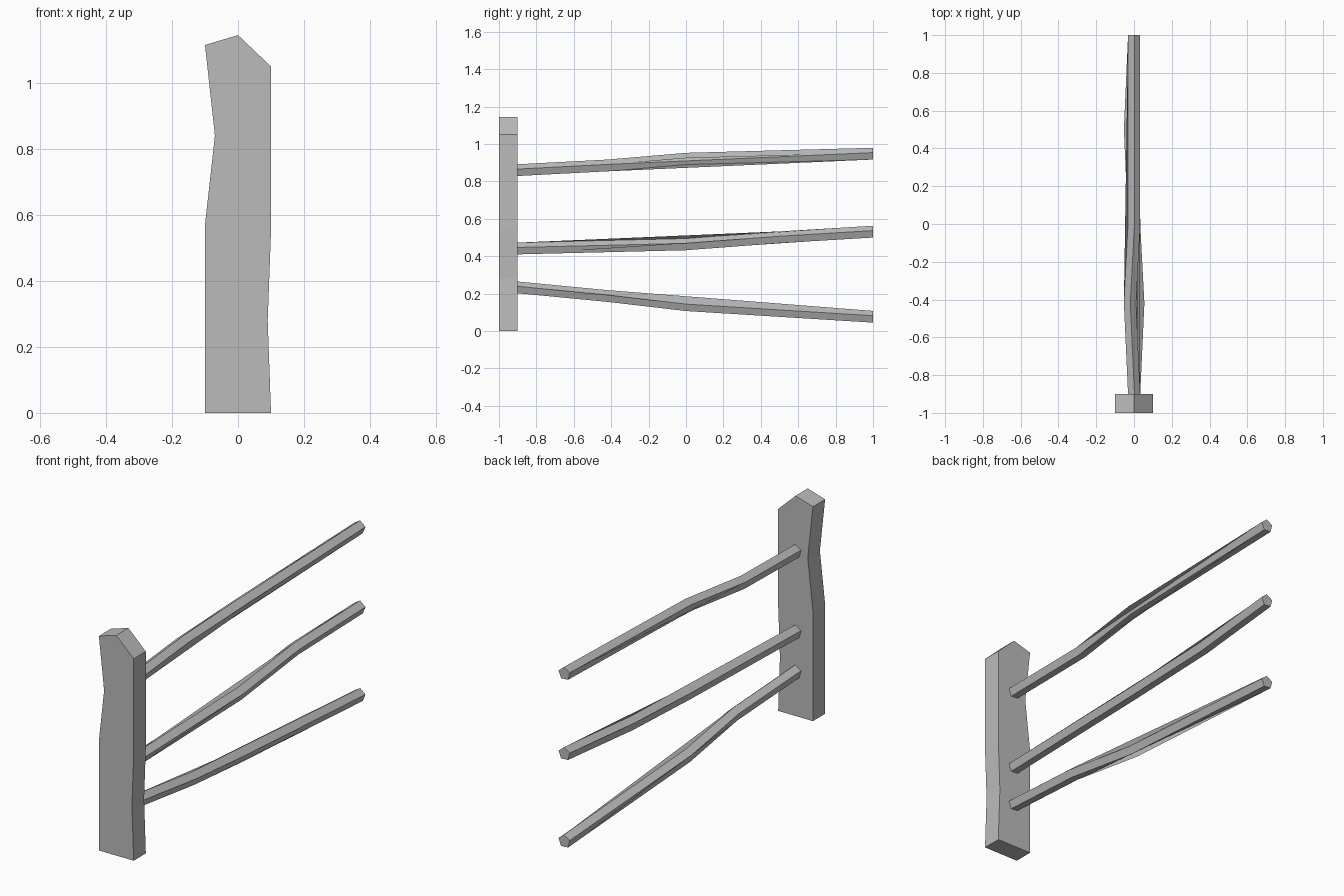
import bpy, bmesh
from math import cos, sin, radians

cube = bpy.data.objects.get("Cube")
if cube:
    bpy.data.objects.remove(cube, do_unlink=True)

# One plain grey for the whole fence
grey = bpy.data.materials.new("plain_grey")
grey.use_nodes = True
colour = (0.5, 0.5, 0.5, 1)
grey.diffuse_color = colour
grey.node_tree.nodes["Principled BSDF"].inputs["Base Color"].default_value = colour


def loft(name, sections):
    """Join matching outlines with one long face per side and capped ends."""
    bm = bmesh.new()
    rings = [[bm.verts.new(p) for p in ring] for ring in sections]
    count = len(rings[0])
    bm.faces.new(rings[0])
    bm.faces.new(rings[-1][::-1])
    for i in range(count):
        j = (i + 1) % count
        bm.faces.new([r[j] for r in rings] + [r[i] for r in rings[::-1]])
    bmesh.ops.recalc_face_normals(bm, faces=bm.faces[:])
    mesh = bpy.data.meshes.new(name)
    bm.to_mesh(mesh)
    bm.free()
    mesh.materials.append(grey)
    obj = bpy.data.objects.new(name, mesh)
    bpy.context.collection.objects.link(obj)
    return obj


# Crooked post: rough-hewn board outline with an uneven peak
outline = [(-0.1, 0), (0.1, 0), (0.09, 0.28), (0.1, 0.55), (0.1, 1.05),
           (0, 1.145), (-0.1, 1.115), (-0.07, 0.84), (-0.1, 0.57)]
loft("post", [[(x, y, z) for x, z in outline] for y in (-1, -0.9)])

# Bent five-sided rails, each following a path of (x, y, z) points
RADIUS = 0.034
angles = [radians(14 + 72 * i) for i in range(5)]
rails = {
    "top_rail": [(0, -0.9, 0.858), (-0.022, -0.42, 0.883), (0, 0, 0.919), (0, 1, 0.946)],
    "middle_rail": [(0, -0.9, 0.439), (0, 0, 0.461), (-0.022, 0.5, 0.499), (0, 1, 0.529)],
    "bottom_rail": [(0, -0.9, 0.231), (0.022, -0.42, 0.185), (0, 0, 0.136), (0, 1, 0.074)],
}
for name, path in rails.items():
    loft(name, [[(x + RADIUS * cos(a), y, z + RADIUS * sin(a)) for a in angles]
                for x, y, z in path])
